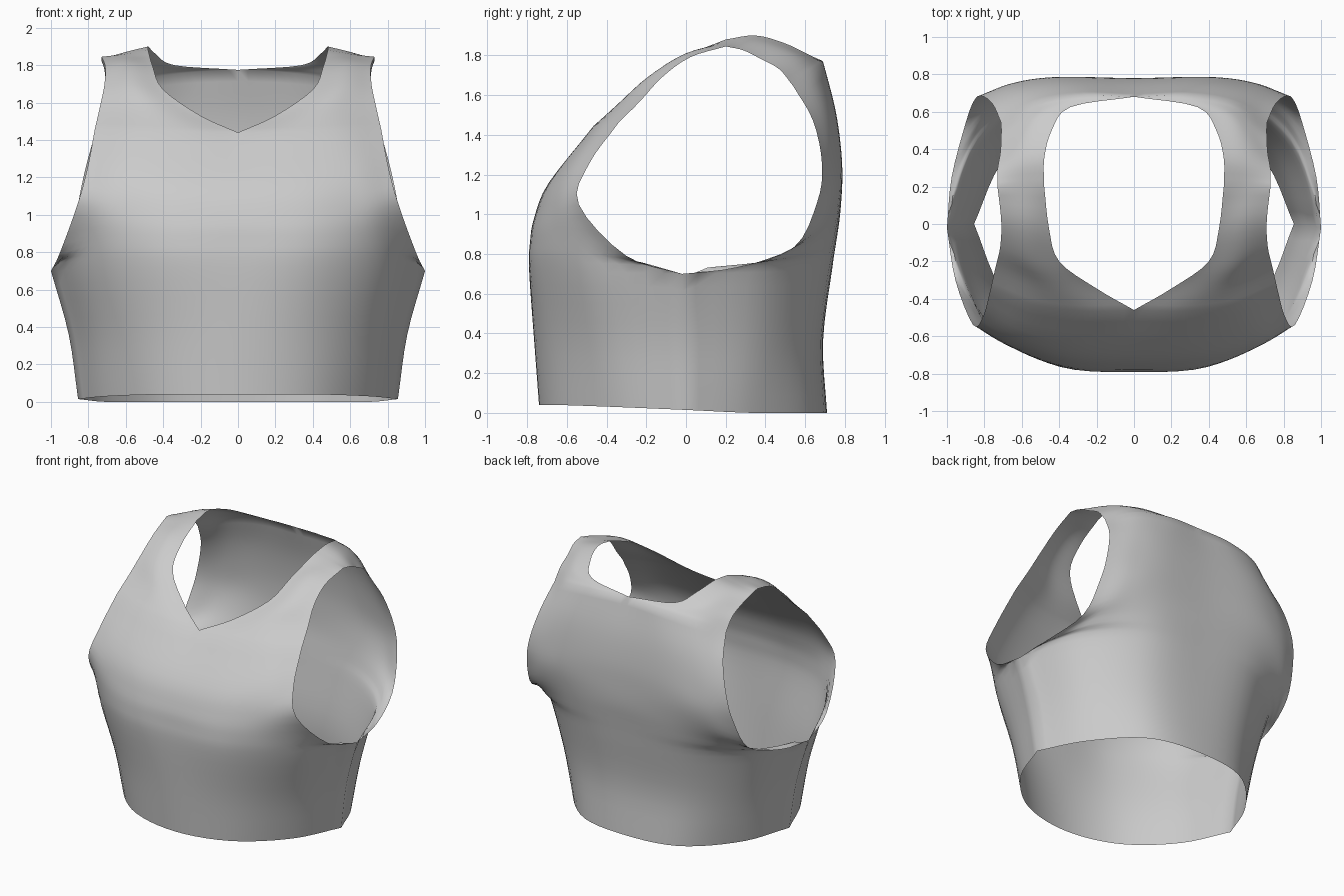
import bpy, bmesh, math
from mathutils import Vector

if "Cube" in bpy.data.objects:
    bpy.data.objects.remove(bpy.data.objects["Cube"])

COLS = 16   # samples from centre to side edge
SUB = 4     # samples between rows


def spline(pts, t, mirrored=False):
    """Catmull-Rom point at t in 0..1; mirrored keeps the centre line smooth."""
    n = len(pts) - 1
    i = min(int(t * n), n - 1)
    f = t * n - i
    first = Vector((-pts[1].x, pts[1].y, pts[1].z)) if mirrored else 2 * pts[0] - pts[1]
    p = [first] + pts + [2 * pts[-1] - pts[-2]]
    a, b, c, d = p[i:i + 4]
    return 0.5 * (2 * b + (c - a) * f + (2 * a - 5 * b + 4 * c - d) * f * f
                  + (3 * b - a - 3 * c + d) * f ** 3)


def column(pts):
    n = (len(pts) - 1) * SUB
    return [spline(pts, k / n) for k in range(n + 1)]


def loft(bm, rows, flip, seam=None):
    """Skin rows running from centre or neck edge to side seam or armhole."""
    lines = []
    for r in rows:
        r = [Vector(p) for p in r]
        lines.append([spline(r, c / COLS, r[0].x == 0) for c in range(COLS + 1)])
    grid = []
    for c in range(COLS + 1):
        pts = [l[c] for l in lines]
        if seam and c == COLS:      # side seam ends where the armhole starts
            col = column(pts[:seam + 1]) + column(pts[seam:])[1:]
        else:
            col = column(pts)
        if lines[0][c].x == 0 and lines[-1][c].x == 0:
            for p in col:
                p.x = 0
        grid.append(col)
    for s in (1, -1):
        vs = [[bm.verts.new((s * p.x, p.y, p.z)) for p in col] for col in grid]
        for c in range(COLS):
            for k in range(len(vs[0]) - 1):
                q = [vs[c][k], vs[c + 1][k], vs[c + 1][k + 1], vs[c][k + 1]]
                bm.faces.new(q if (s > 0) != flip else q[::-1])


# front panel, hem to base of the neckline
front_body = [
    [(0, -.74, .04), (.4, -.645, .04), (.70, -.36, .03), (.855, 0, .015)],
    [(0, -.765, .37), (.41, -.685, .37), (.73, -.42, .36), (.905, -.01, .36)],
    [(0, -.79, .72), (.43, -.745, .72), (.79, -.50, .71), (1, -.02, .70)],
    [(0, -.785, .86), (.40, -.76, .86), (.73, -.60, .85), (.955, -.30, .79)],
    [(0, -.765, .98), (.37, -.745, .99), (.67, -.65, 1.02), (.86, -.54, 1.05)],
    [(0, -.69, 1.16), (.35, -.675, 1.17), (.62, -.60, 1.21), (.805, -.49, 1.25)],
    [(0, -.46, 1.44), (.27, -.465, 1.445), (.54, -.43, 1.455), (.765, -.34, 1.46)],
]
# front straps, neckline to shoulder
front_strap = [
    front_body[-1],
    [(.20, -.345, 1.53), (.47, -.335, 1.56), (.74, -.23, 1.57)],
    [(.40, -.20, 1.67), (.56, -.185, 1.695), (.715, -.12, 1.69)],
    [(.455, -.02, 1.79), (.58, 0, 1.81), (.71, .02, 1.79)],
    [(.48, .20, 1.88), (.60, .20, 1.86), (.73, .20, 1.845)],
]
# back panel, hem to neckline
back_body = [
    [(0, .71, 0), (.4, .64, 0), (.70, .34, 0), (.855, 0, .015)],
    [(0, .69, .36), (.43, .635, .36), (.75, .38, .36), (.905, -.01, .36)],
    [(0, .735, .72), (.47, .69, .72), (.83, .42, .71), (1, -.02, .70)],
    [(0, .755, .86), (.46, .73, .85), (.79, .55, .80), (.975, .25, .73)],
    [(0, .775, 1.0), (.43, .765, .99), (.72, .68, .93), (.90, .54, .83)],
    [(0, .78, 1.15), (.42, .785, 1.15), (.67, .745, 1.11), (.855, .66, 1.06)],
    [(0, .775, 1.32), (.39, .78, 1.32), (.63, .745, 1.30), (.815, .685, 1.25)],
    [(0, .745, 1.53), (.35, .75, 1.53), (.57, .715, 1.51), (.755, .64, 1.47)],
    [(0, .68, 1.775), (.27, .69, 1.76), (.52, .65, 1.72), (.71, .54, 1.645)],
]
# back straps, neckline to shoulder
back_strap = [
    back_body[-1],
    [(.34, .625, 1.80), (.53, .58, 1.785), (.71, .47, 1.73)],
    [(.44, .50, 1.86), (.58, .46, 1.835), (.715, .38, 1.78)],
    [(.48, .35, 1.90), (.60, .33, 1.87), (.73, .29, 1.825)],
    front_strap[-1],
]

bm = bmesh.new()
loft(bm, front_body, False, 2)
loft(bm, front_strap, False)
loft(bm, back_body, True, 2)
loft(bm, back_strap, True)
bmesh.ops.remove_doubles(bm, verts=bm.verts, dist=0.002)

mesh = bpy.data.meshes.new("cropped_vest")
bm.to_mesh(mesh)
bm.free()
vest = bpy.data.objects.new("cropped_vest", mesh)
bpy.context.collection.objects.link(vest)

fabric = bpy.data.materials.new("grey_fabric")
fabric.diffuse_color = (.6, .6, .6, 1)
fabric.use_nodes = True
fabric.node_tree.nodes["Principled BSDF"].inputs["Base Color"].default_value = fabric.diffuse_color
mesh.materials.append(fabric)

bpy.context.view_layer.objects.active = vest
vest.select_set(True)
bpy.ops.object.shade_smooth_by_angle(angle=math.radians(60))
